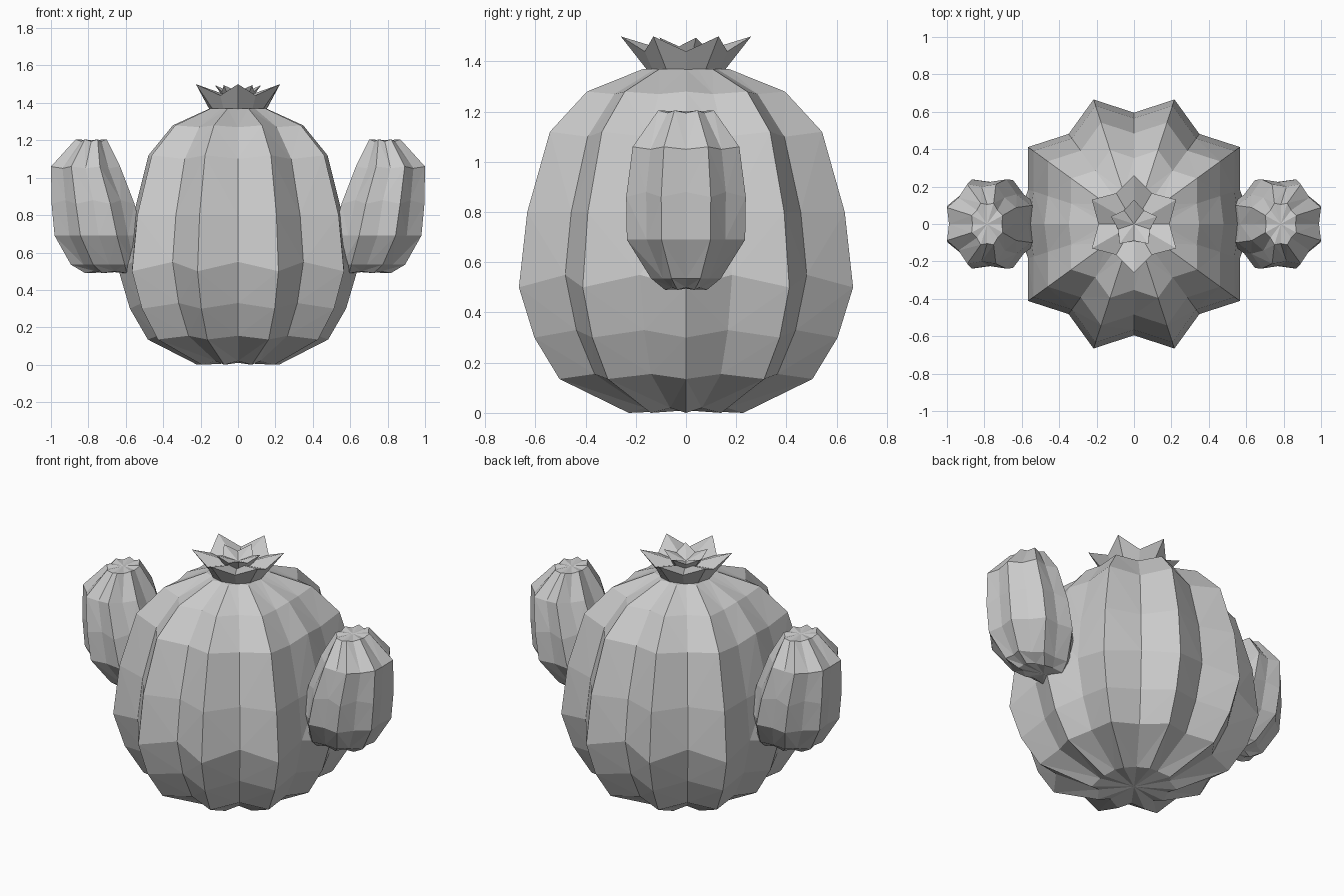
import bpy
from math import sin, cos, pi, radians

if "Cube" in bpy.data.objects:
    bpy.data.objects.remove(bpy.data.objects["Cube"])


def make(name, verts, faces):
    mesh = bpy.data.meshes.new(name)
    mesh.from_pydata(verts, [], faces)
    mesh.update()
    obj = bpy.data.objects.new(name, mesh)
    bpy.context.collection.objects.link(obj)
    return obj


def ribbed(name, rings, ribs, phase, groove, mirror=1, side_ribs=False):
    """Loft ribbed rings (cx, rx, ry, z, dz): dz shifts the groove points.
    side_ribs flattens the two ribs that lie behind the arms."""
    n = ribs * 2
    verts, faces = [], []
    for cx, rx, ry, z, dz in rings:
        for i in range(n):
            a = phase + 2 * pi * i / n
            k = groove if i % 2 else 1
            if side_ribs and i in (0, ribs):
                k = 0.91 if z < 0.6 else 0.84
            verts.append((mirror * (cx + rx * k * cos(a)), ry * k * sin(a),
                          z + (dz if i % 2 else 0)))
    for r in range(len(rings) - 1):
        for i in range(n):
            a, b = r * n + i, r * n + (i + 1) % n
            c, d = b + n, a + n
            # split each quad so the diagonals run from ridge to groove
            faces += [(a, b, c), (a, c, d)] if i % 2 else [(a, b, d), (b, c, d)]
    last = (len(rings) - 1) * n
    for start, ring in ((0, rings[0]), (last, rings[-1])):
        verts.append((mirror * ring[0], 0, ring[3] + ring[4] / 2))
        tip = len(verts) - 1
        for i in range(n):
            a, b = start + i, start + (i + 1) % n
            faces.append((b, a, tip) if start == 0 else (a, b, tip))
    if mirror < 0:
        faces = [f[::-1] for f in faces]
    return make(name, verts, faces)


# Barrel body with ten ribs: (radius, z, dz)
profile = [(0.24, 0.0, 0.02), (0.53, 0.135, 0.02), (0.635, 0.3, 0.03),
           (0.70, 0.5, 0.05), (0.665, 0.8, 0.0), (0.57, 1.12, -0.02),
           (0.415, 1.28, -0.01), (0.18, 1.37, 0.0)]
ribbed("cactus_body", [(0, r, r, z, dz) for r, z, dz in profile], 10, 0, 0.85,
       side_ribs=True)

# Two upturned side arms, broad where they grow out of the body
arm = [(0.66, 0.17, 0.09, 0.49, 0.01), (0.69, 0.22, 0.15, 0.535, 0.0),
       (0.745, 0.255, 0.255, 0.69, 0.0), (0.775, 0.24, 0.258, 0.86, 0.02),
       (0.815, 0.20, 0.23, 1.06, -0.01), (0.785, 0.09, 0.12, 1.205, -0.01)]
for side, label in ((1, "right_arm"), (-1, "left_arm")):
    ribbed(label, arm, 8, radians(22.5), 0.87, side)


def flower(name, petals, phase, base, notch, tip, centre_z):
    """Open star-shaped cup; base, notch and tip are (radius, z)."""
    n = petals * 2
    ang = [phase + 2 * pi * i / n for i in range(n)]
    verts = [(base[0] * cos(a), base[0] * sin(a), base[1]) for a in ang]
    for i, a in enumerate(ang):
        r, z = notch if i % 2 else tip
        verts.append((r * cos(a), r * sin(a), z))
    verts.append((0, 0, centre_z))
    faces = []
    for i in range(n):
        j = (i + 1) % n
        faces += [(i, j, n + j, n + i), (n + i, n + j, 2 * n)]
    return make(name, verts, faces)


# Crowning flower: outer petals and a small inner whorl
flower("flower_outer_petals", 6, radians(30), (0.15, 1.36), (0.19, 1.44), (0.26, 1.5), 1.42)
flower("flower_inner_petals", 5, radians(90), (0.06, 1.40), (0.09, 1.46), (0.13, 1.495), 1.44)
